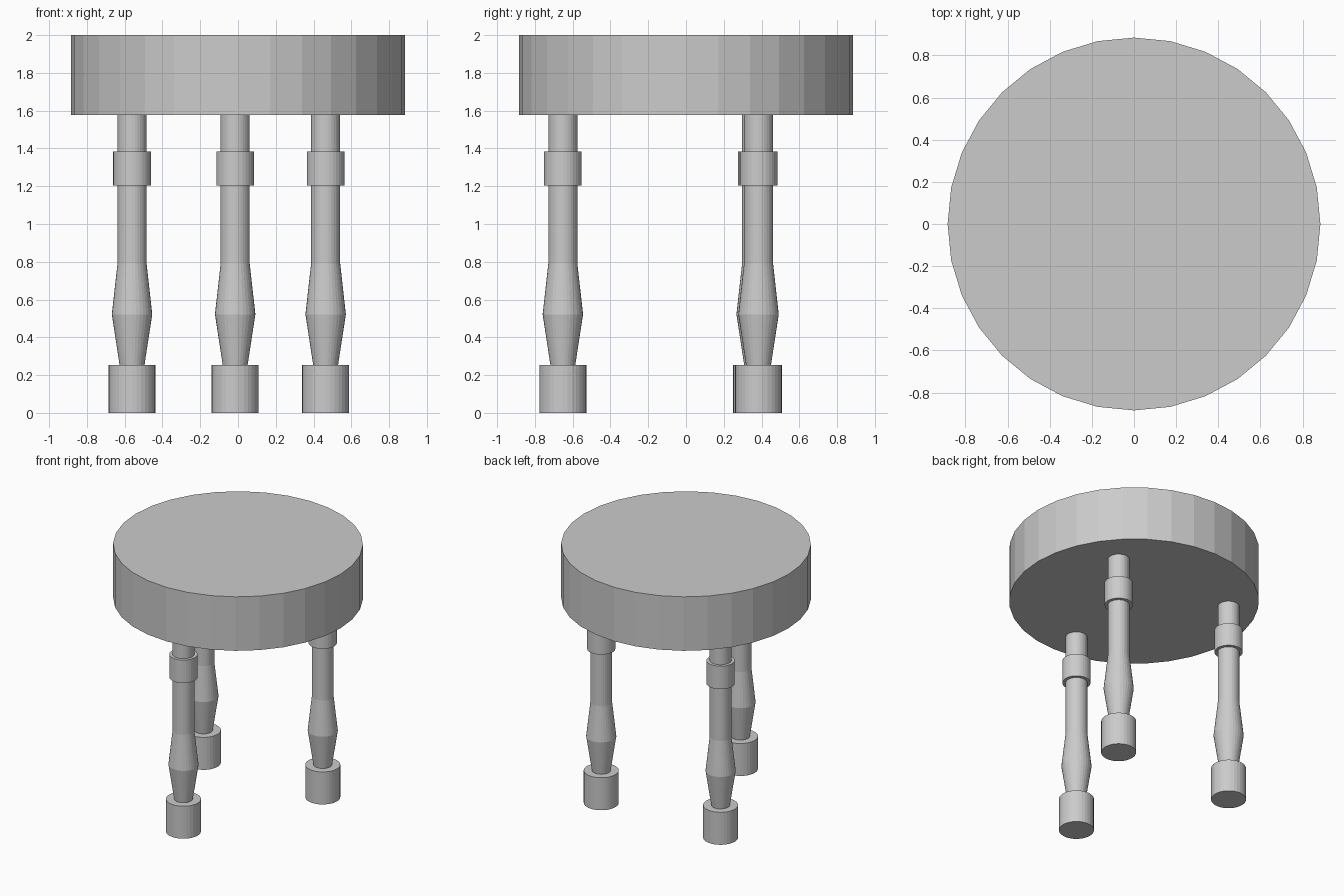
import bpy
import bmesh
import math

if "Cube" in bpy.data.objects:
    bpy.data.objects.remove(bpy.data.objects["Cube"])

SIDES = 32

grey = bpy.data.materials.new("plain grey")
grey.diffuse_color = (0.6, 0.6, 0.6, 1.0)
grey.use_nodes = True
grey.node_tree.nodes["Principled BSDF"].inputs["Base Color"].default_value = grey.diffuse_color


def turned(name, profile, x=0.0, y=0.0):
    """Closed flat-faced solid turned from (radius, height) points."""
    bm = bmesh.new()
    rings = []
    for r, z in profile:
        rings.append([bm.verts.new((r * math.cos(2 * math.pi * i / SIDES),
                                    r * math.sin(2 * math.pi * i / SIDES), z))
                      for i in range(SIDES)])
    for low, high in zip(rings, rings[1:]):
        for i in range(SIDES):
            j = (i + 1) % SIDES
            bm.faces.new((low[i], low[j], high[j], high[i]))
    bm.faces.new(rings[0][::-1])
    bm.faces.new(rings[-1])
    mesh = bpy.data.meshes.new(name)
    bm.to_mesh(mesh)
    bm.free()
    mesh.materials.append(grey)
    obj = bpy.data.objects.new(name, mesh)
    obj.location = (x, y, 0)
    bpy.context.collection.objects.link(obj)
    return obj


# Thick round seat
turned("seat", [(0.885, 1.578), (0.885, 2.0)])

# Turned leg: foot, bulge, shaft, collar, neck
LEG = [(0.124, 0), (0.124, 0.254), (0.066, 0.254), (0.107, 0.522),
       (0.077, 0.79), (0.077, 1.205), (0.1, 1.205), (0.1, 1.385),
       (0.077, 1.385), (0.077, 1.578)]

for name, x, y in (("front_leg", -0.015, -0.652),
                   ("back_right_leg", 0.464, 0.384),
                   ("back_left_leg", -0.561, 0.374)):
    turned(name, LEG, x, y)
